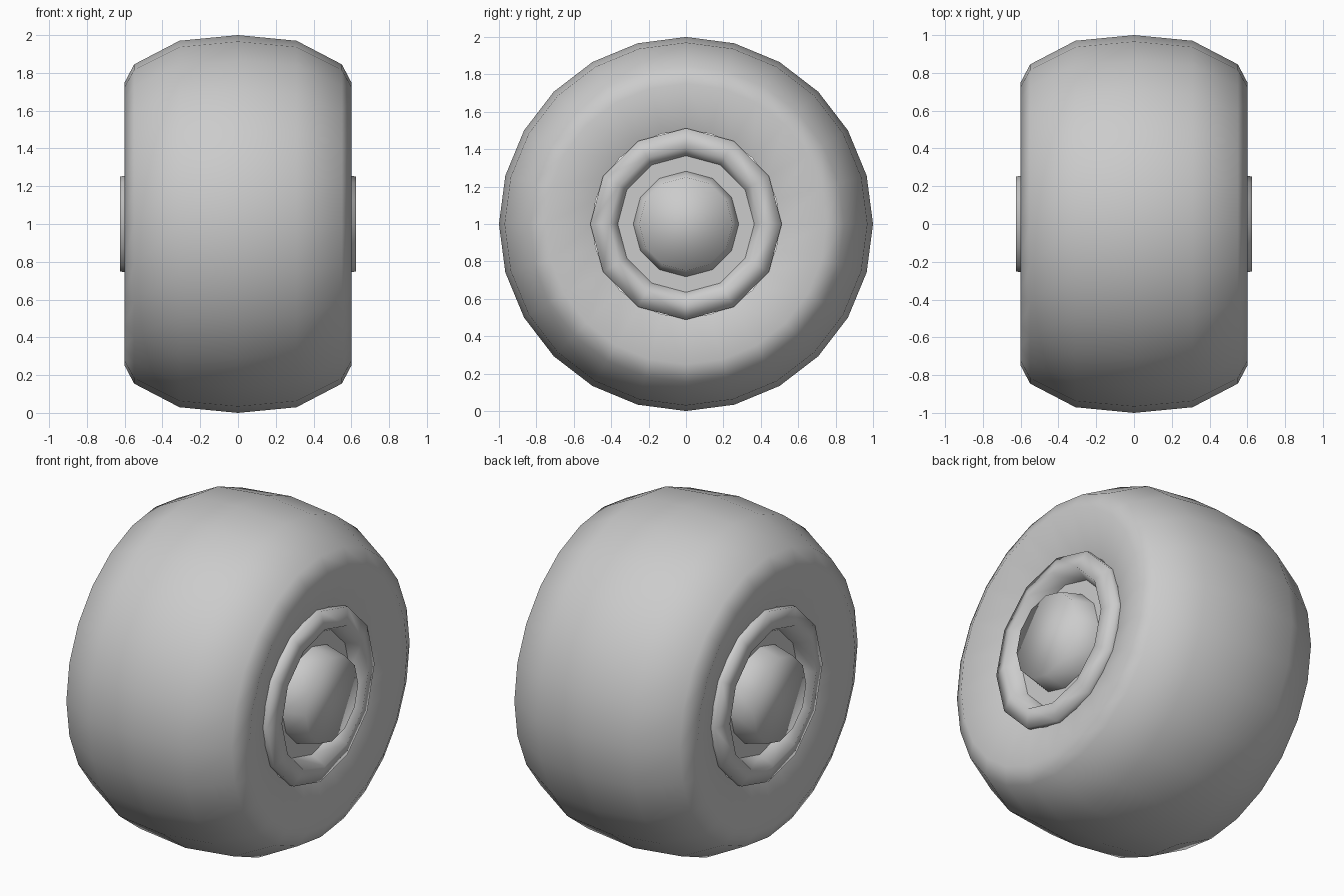
import bpy, bmesh, math

if "Cube" in bpy.data.objects:
    bpy.data.objects.remove(bpy.data.objects["Cube"])


def lathe(name, profile, sides, smooth=True, mirror=True, cap=False):
    """Spin (x, radius) points about the wheel axle, centred at z = 1."""
    bm = bmesh.new()
    rings = []
    for x, r in profile:
        angles = [2 * math.pi * i / sides for i in range(sides)]
        rings.append([bm.verts.new((x, r * math.sin(a), 1 + r * math.cos(a))) for a in angles])
    for a, b in zip(rings, rings[1:]):
        for i in range(sides):
            j = (i + 1) % sides
            bm.faces.new((a[i], b[i], b[j], a[j]))
    if cap:
        bm.faces.new(rings[-1][::-1])
    for f in bm.faces:
        f.smooth = smooth
    bm.normal_update()
    # make every face point outwards along the axle or the radius
    for f in bm.faces:
        c = f.calc_center_median()
        if f.normal.x * (1 if mirror else c.x) < -1e-4:
            f.normal_flip()
        elif abs(f.normal.x) <= 1e-4 and f.normal.y * c.y + f.normal.z * (c.z - 1) < 0:
            f.normal_flip()
    mesh = bpy.data.meshes.new(name)
    bm.to_mesh(mesh)
    bm.free()
    ob = bpy.data.objects.new(name, mesh)
    bpy.context.collection.objects.link(ob)
    if mirror:
        ob.modifiers.new("both_sides", "MIRROR").use_mirror_merge = False
    return ob


# Tyre: rounded tread with dished sidewalls
half = [(0.31, 0.97), (0.55, 0.845), (0.60, 0.75), (0.52, 0.50)]
lathe("tyre", [(-x, r) for x, r in half[::-1]] + [(0, 1.0)] + half, 24, mirror=False)

# Rim lip: raised ring around the recess
lathe("rim_lip", [(0.515, 0.512), (0.55, 0.512), (0.58, 0.41), (0.49, 0.365)], 12)

# Recess floor between lip and hub
lathe("rim_floor", [(0.49, 0.365), (0.49, 0.28)], 12, smooth=False)

# Hub: tapered, smooth shaded cap
lathe("hub", [(0.49, 0.282), (0.625, 0.25)], 12, cap=True)
